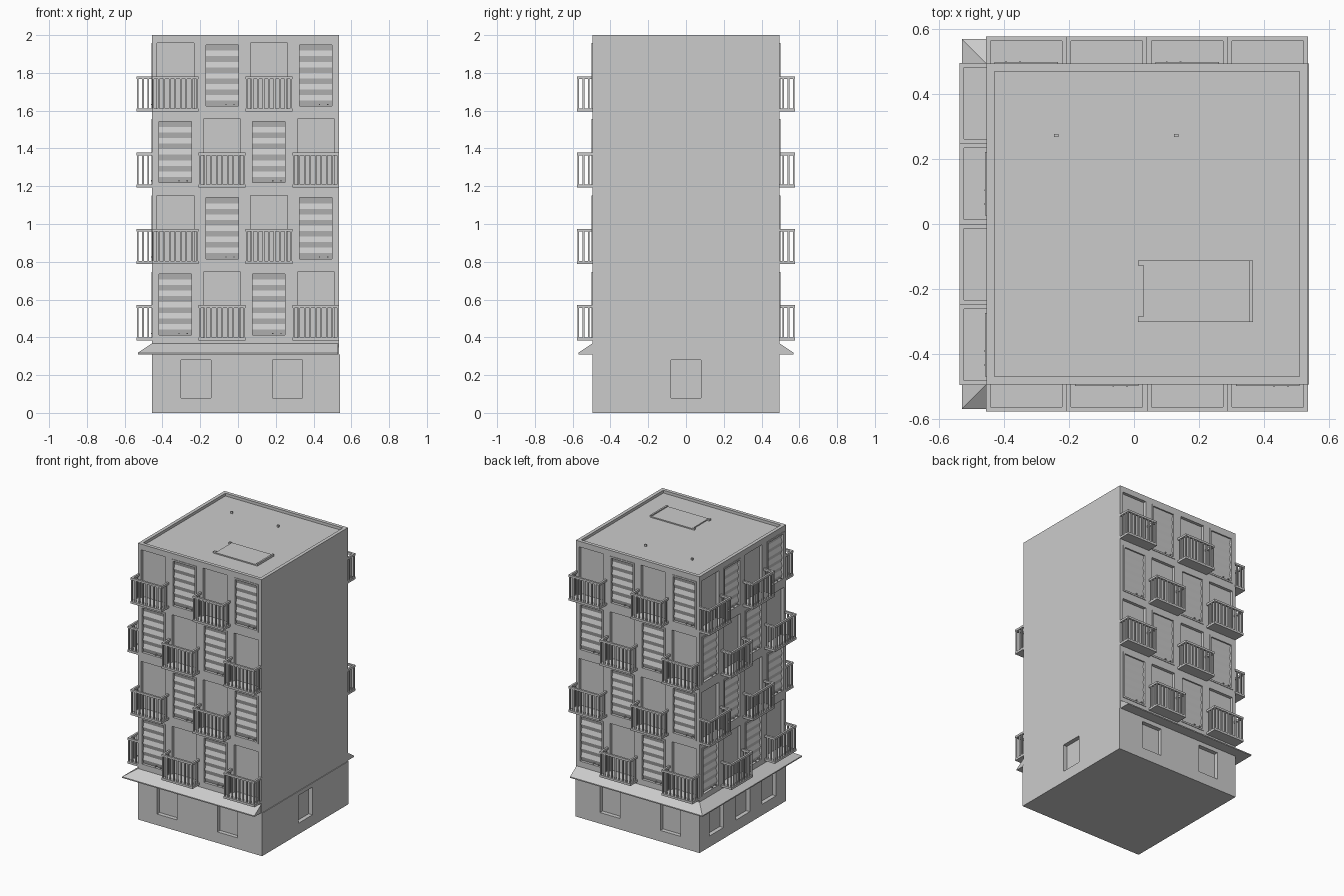
import bpy, bmesh, math
from mathutils import Matrix, Vector

if "Cube" in bpy.data.objects:
    bpy.data.objects.remove(bpy.data.objects["Cube"])

grey = bpy.data.materials.new("plain grey")
grey.diffuse_color = (0.6, 0.6, 0.6, 1)
grey.use_nodes = True
grey.node_tree.nodes["Principled BSDF"].inputs["Base Color"].default_value = grey.diffuse_color

def box(bm, x0, x1, y0, y1, z0, z1, m=Matrix()):
    size = Matrix.Diagonal((x1 - x0, y1 - y0, z1 - z0, 1))
    mid = Matrix.Translation(((x0 + x1) / 2, (y0 + y1) / 2, (z0 + z1) / 2))
    bmesh.ops.create_cube(bm, size=1, matrix=m @ mid @ size)

def finish(bm, name):
    bmesh.ops.recalc_face_normals(bm, faces=bm.faces)
    me = bpy.data.meshes.new(name)
    bm.to_mesh(me)
    bm.free()
    ob = bpy.data.objects.new(name, me)
    bpy.context.collection.objects.link(ob)
    me.materials.append(grey)
    return ob

def cut(ob, cutter):
    mod = ob.modifiers.new("openings", 'BOOLEAN')
    mod.operation = 'DIFFERENCE'
    mod.solver = 'EXACT'
    mod.object = cutter
    bpy.context.view_layer.objects.active = ob
    bpy.ops.object.modifier_apply(modifier=mod.name)

# Facades: local x runs right, local -y points outward
def facade(x, y, deg):
    return Matrix.Translation((x, y, 0)) @ Matrix.Rotation(math.radians(deg), 4, 'Z')

front = facade(0.04, -0.495, 0)
left = facade(-0.455, 0, -90)
back = facade(0.04, 0.495, 180)
right = facade(0.54, 0, 90)
COLS = (-0.372, -0.124, 0.124, 0.372)
ROWS = [0.40 + 0.404 * i for i in range(4)]
HW, H, DEEP = 0.098, 0.347, 0.022

# Main walls
bm = bmesh.new()
box(bm, -0.455, 0.535, -0.495, 0.495, 0.31, 2.0)
tower = finish(bm, "tower_walls")
bm = bmesh.new()
box(bm, -0.455, 0.54, -0.495, 0.495, 0, 0.31)
ground = finish(bm, "ground_floor_walls")

# Cutters for window recesses, roof well and ground openings
bm = bmesh.new()
for m in (front, left, back):
    for c in COLS:
        for z in ROWS:
            box(bm, c - HW, c + HW, -0.05, DEEP, z, z + H, m)
box(bm, -0.43, 0.51, -0.47, 0.47, 1.98, 2.1)
upper_cut = finish(bm, "tower_cutter")
bm = bmesh.new()
for m, us in ((front, (-0.262, 0.222)), (back, (-0.222, 0.262)),
              (left, (-0.3, 0, 0.3)), (right, (0,))):
    for u in us:
        box(bm, u - 0.08, u + 0.08, -0.05, 0.03, 0.08, 0.28, m)
lower_cut = finish(bm, "ground_cutter")
cut(tower, upper_cut)
cut(ground, lower_cut)
for c in (upper_cut, lower_cut):
    bpy.data.objects.remove(c)

# Sloped canopy with hipped corners above the ground floor
bm = bmesh.new()
rings = []
for x0, x1, y, z in ((-0.53, 0.53, 0.57, 0.31), (-0.53, 0.53, 0.57, 0.318),
                     (-0.45, 0.53, 0.49, 0.372)):
    rings.append([bm.verts.new(p) for p in
                  ((x0, -y, z), (x1, -y, z), (x1, y, z), (x0, y, z))])
for a, b in zip(rings, rings[1:]):
    for i in range(4):
        j = (i + 1) % 4
        bm.faces.new((a[i], a[j], b[j], b[i]))
bm.faces.new(rings[0][::-1])
bm.faces.new(rings[-1])
finish(bm, "canopy")

def add_shutter(frames, blinds, m, c, z):
    # frame strips around the recess
    a, b, t = c - HW, c + HW, 0.012
    box(frames, a, a + t, -0.004, DEEP, z, z + H, m)
    box(frames, b - t, b, -0.004, DEEP, z, z + H, m)
    box(frames, a + t, b - t, -0.004, DEEP, z, z + t, m)
    box(frames, a + t, b - t, -0.004, DEEP, z + H - t, z + H, m)
    # pleated blind
    n = 11
    z0, dz = z + t, (H - 2 * t) / n
    prev = None
    for i in range(n + 1):
        y = 0.006 if i % 2 else 0.015
        cur = [blinds.verts.new(m @ Vector((u, y, z0 + i * dz)))
               for u in (a + t, b - t)]
        if prev:
            blinds.faces.new((prev[0], prev[1], cur[1], cur[0]))
        prev = cur
    # two small catches
    for u in (c + 0.02, b - 0.035):
        box(frames, u - 0.003, u + 0.003, -0.006, 0.015, z + 0.018, z + 0.024, m)

def add_balcony(slabs, rails, m, c, z):
    w, d = 0.124, 0.083
    box(slabs, c - w, c + w, -d, 0.002, z - 0.016, z, m)
    # hand rail on three sides
    z0, z1, t = z + 0.155, z + 0.17, 0.014
    box(rails, c - w, c + w, -d, -d + t, z0, z1, m)
    for s in (c - w, c + w - t):
        box(rails, s, s + t, -d + t, 0.002, z0, z1, m)
    # balusters
    r = 0.0045
    for i in range(9):
        u = c - w + 0.007 + i * (2 * w - 0.014) / 8
        box(rails, u - r, u + r, -d + 0.007 - r, -d + 0.007 + r, z, z0, m)
    for u in (c - w + 0.007, c + w - 0.007):
        for v in (-0.048, -0.02):
            box(rails, u - r, u + r, v - r, v + r, z, z0, m)

frames, blinds, slabs, rails = (bmesh.new() for _ in range(4))
for m in (front, left, back):
    for i, c in enumerate(COLS):
        for j, z in enumerate(ROWS):
            if (i + j) % 2:
                add_balcony(slabs, rails, m, c, z)
            else:
                add_shutter(frames, blinds, m, c, z)
finish(frames, "shutter_frames")
# blinds are open sheets: orient them outward before finishing
me = finish(blinds, "pleated_blinds").data
for p in me.polygons:
    out = Vector((p.center.x - 0.04, p.center.y, 0))
    if p.normal.dot(out) < 0:
        p.flip()
finish(slabs, "balcony_slabs")
finish(rails, "balcony_railings")

# Roof hatch and two vent pegs
bm = bmesh.new()
box(bm, 0.03, 0.355, -0.285, -0.112, 1.975, 1.988)
box(bm, 0.012, 0.03, -0.302, -0.285, 1.975, 1.992)
box(bm, 0.012, 0.03, -0.128, -0.112, 1.975, 1.992)
box(bm, 0.03, 0.355, -0.302, -0.285, 1.975, 1.988)
box(bm, 0.355, 0.367, -0.302, -0.112, 1.975, 1.996)
finish(bm, "roof_hatch")
bm = bmesh.new()
for x in (-0.24, 0.13):
    box(bm, x - 0.007, x + 0.007, 0.268, 0.278, 1.975, 1.995)
finish(bm, "roof_vents")
